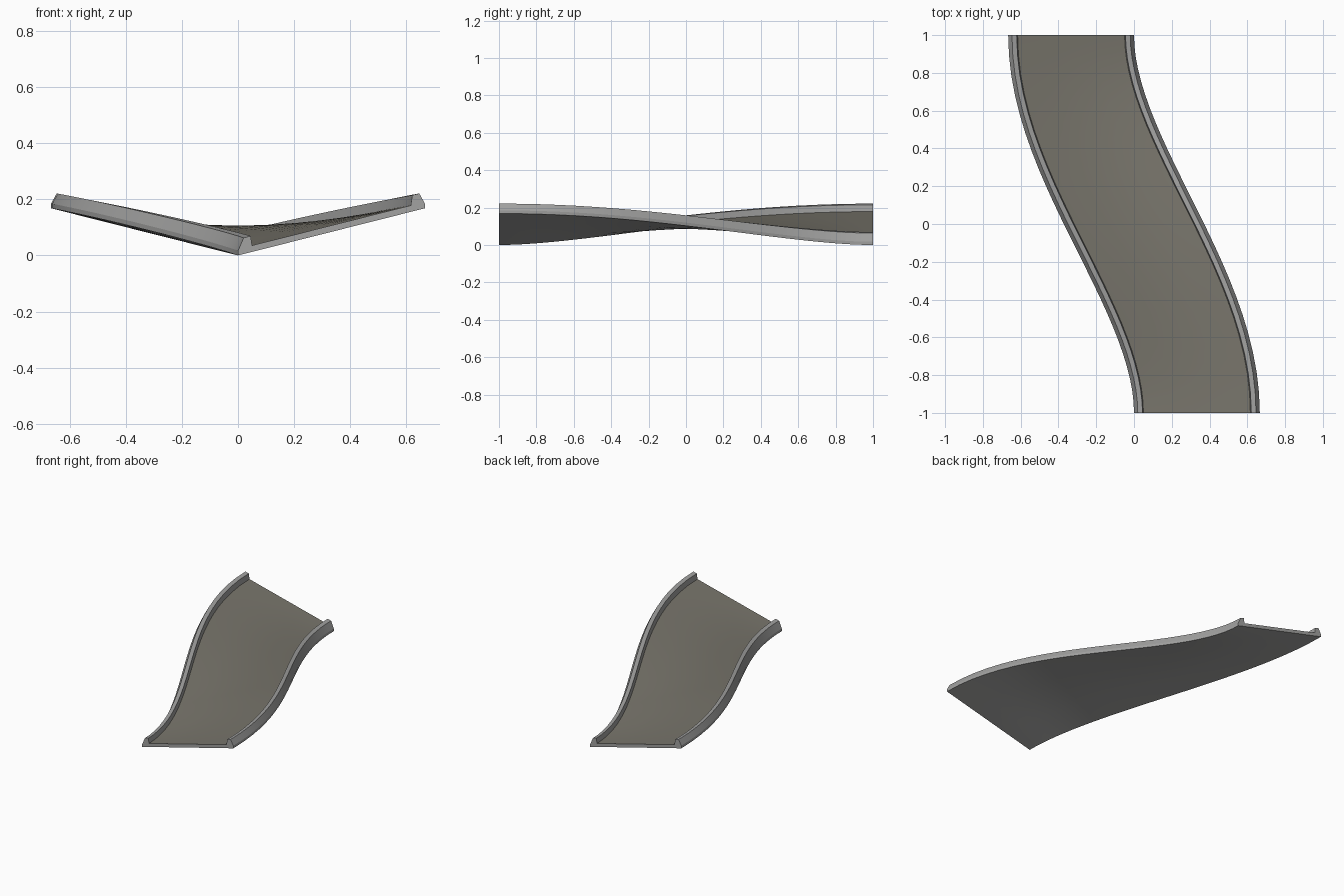
import bpy, bmesh, math
from mathutils import Vector

if "Cube" in bpy.data.objects:
    bpy.data.objects.remove(bpy.data.objects["Cube"])

HALF = 0.333      # half width of the road
RISE = 0.168      # height of the banked outer edge
STEPS = 24


def material(name, rgb):
    m = bpy.data.materials.new(name)
    m.diffuse_color = (*rgb, 1)
    m.use_nodes = True
    m.node_tree.nodes["Principled BSDF"].inputs["Base Color"].default_value = m.diffuse_color
    return m


concrete = material("light concrete", (0.36, 0.36, 0.355))
asphalt = material("warm asphalt", (0.19, 0.18, 0.15))

# Cross-section: (distance across, height above the banked base line)
kerb = [(-HALF, 0), (-HALF, 0.017), (-HALF + 0.02, 0.058),
        (-HALF + 0.045, 0.058), (-HALF + 0.05, 0.023)]
floor = [(u, 0.023) for u in (-0.14, 0, 0.14)]
under = [(u, 0) for u in (0.14, 0, -0.14)]
profile = kerb + floor + [(-u, h) for u, h in reversed(kerb)] + under
floor_edges = range(4, 8)


def section(t):
    """Place the cross-section square to the S-curve, sheared to the bank."""
    s = 3 * t * t - 2 * t ** 3
    slope = -2 * HALF * 6 * t * (1 - t) / 2      # dx/dy of the centre line
    across = Vector((1, -slope)).normalized()
    tilt = RISE / (2 * HALF) * (1 - 2 * s)
    cx, cy = HALF * (1 - 2 * s), -1 + 2 * t
    return [(cx + across.x * u, cy + across.y * u, RISE / 2 + tilt * u + h)
            for u, h in profile]


# Banked S-bend with raised kerbs
bm = bmesh.new()
rings = [[bm.verts.new(p) for p in section(i / STEPS)] for i in range(STEPS + 1)]
n = len(profile)
for a, b in zip(rings, rings[1:]):
    for j in range(n):
        k = (j + 1) % n
        f = bm.faces.new((a[j], b[j], b[k], a[k]))
        f.material_index = 1 if j in floor_edges else 0
bm.faces.new(rings[0])
bm.faces.new(rings[-1][::-1])
bmesh.ops.recalc_face_normals(bm, faces=bm.faces)
mesh = bpy.data.meshes.new("banked_track")
bm.to_mesh(mesh)
bm.free()
track = bpy.data.objects.new("banked_track", mesh)
bpy.context.collection.objects.link(track)
mesh.materials.append(concrete)
mesh.materials.append(asphalt)

# Smooth along the bend, crisp kerb edges
bpy.context.view_layer.objects.active = track
track.select_set(True)
bpy.ops.object.shade_smooth_by_angle(angle=math.radians(20))
